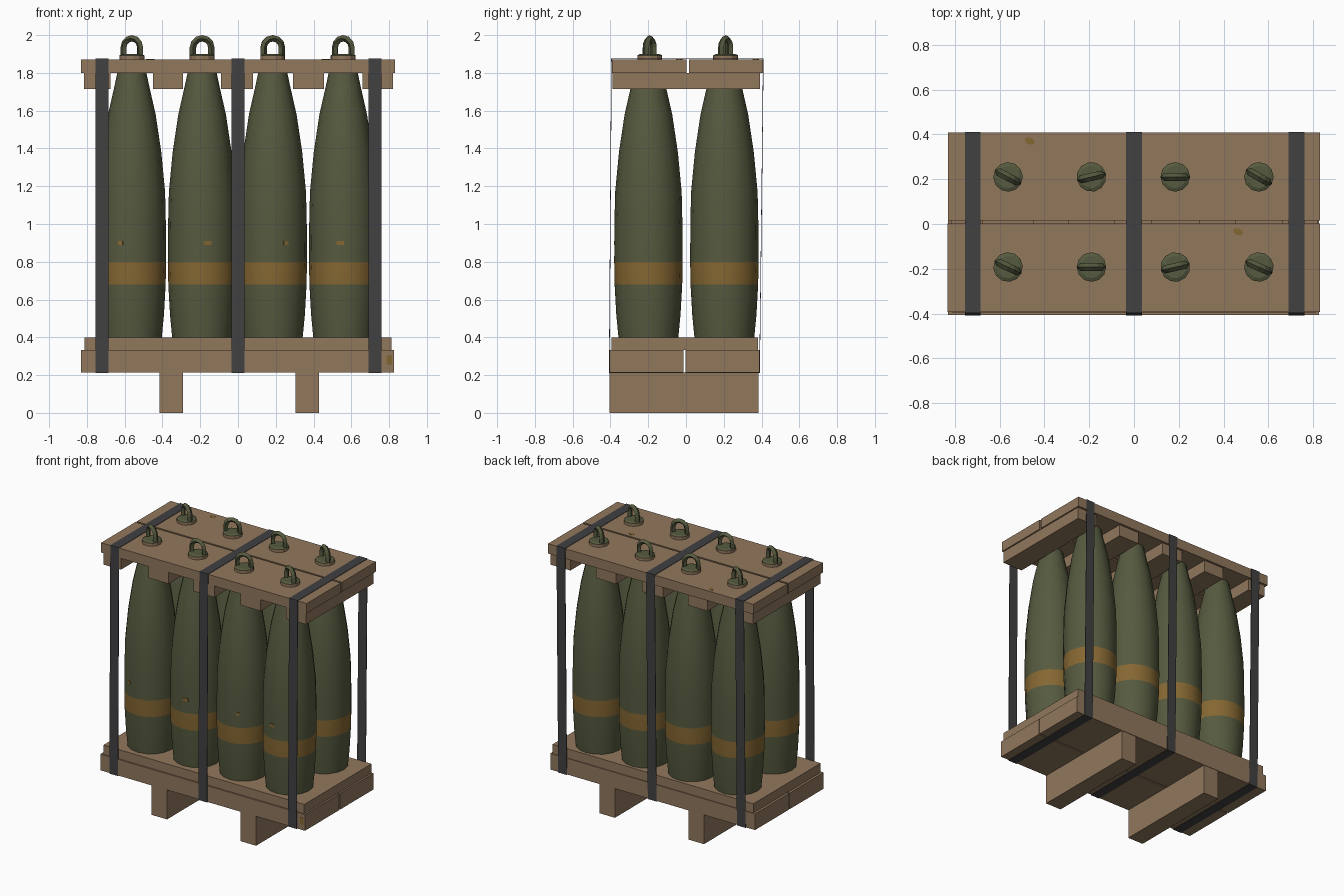
import bpy, bmesh, math
from mathutils import Matrix, Vector

if "Cube" in bpy.data.objects:
    bpy.data.objects.remove(bpy.data.objects["Cube"])


def material(name, rgb):
    m = bpy.data.materials.new(name)
    m.diffuse_color = (*rgb, 1)
    m.use_nodes = True
    m.node_tree.nodes["Principled BSDF"].inputs["Base Color"].default_value = m.diffuse_color
    return m


WOOD = material("pallet wood", (0.285, 0.185, 0.108))
GREEN = material("olive green", (0.092, 0.102, 0.049))
OCHRE = material("ochre paint", (0.235, 0.135, 0.032))
STRAP = material("dark steel strap", (0.052, 0.052, 0.055))


def finish(name, bm, mats, smooth=None):
    bmesh.ops.recalc_face_normals(bm, faces=bm.faces)
    me = bpy.data.meshes.new(name)
    bm.to_mesh(me)
    bm.free()
    for m in mats:
        me.materials.append(m)
    ob = bpy.data.objects.new(name, me)
    bpy.context.collection.objects.link(ob)
    if smooth:
        bpy.context.view_layer.objects.active = ob
        ob.select_set(True)
        bpy.ops.object.shade_smooth_by_angle(angle=math.radians(smooth))
        ob.select_set(False)
    return ob


def box(name, x, y, z, mat=WOOD):
    bm = bmesh.new()
    c = [(a + b) / 2 for a, b in (x, y, z)]
    s = [b - a for a, b in (x, y, z)]
    bmesh.ops.create_cube(bm, size=1, matrix=Matrix.Translation(c) @ Matrix.Diagonal((*s, 1)))
    return finish(name, bm, [mat])


def lathe(bm, profile, sides, phase=0):
    """Stack of rings (radius, z), capped at both ends."""
    rings = []
    for r, z in profile:
        rings.append([bm.verts.new((r * math.cos(a), r * math.sin(a), z)) for a in
                      (phase + 2 * math.pi * i / sides for i in range(sides))])
    for lo, hi in zip(rings, rings[1:]):
        for i in range(sides):
            j = (i + 1) % sides
            bm.faces.new((lo[i], lo[j], hi[j], hi[i]))
    bm.faces.new(rings[0][::-1])
    bm.faces.new(rings[-1])


# Skids
box("left_skid", (-0.415, -0.29), (-0.405, 0.385), (0, 0.215))
box("right_skid", (0.305, 0.43), (-0.405, 0.385), (0, 0.215))

# Base: two long lower planks and a one-piece deck
box("base_plank_front", (-0.83, 0.825), (-0.405, -0.012), (0.215, 0.333))
box("base_plank_back", (-0.83, 0.825), (-0.002, 0.388), (0.215, 0.333))
box("base_deck", (-0.812, 0.812), (-0.395, 0.382), (0.333, 0.40))

# Lid: two long planks over five cross battens
box("lid_plank_front", (-0.832, 0.83), (-0.392, 0.003), (1.80, 1.872))
box("lid_plank_back", (-0.83, 0.83), (0.016, 0.408), (1.80, 1.872))
for x0, x1 in ((-0.815, -0.675), (-0.45, -0.29), (-0.09, 0.08), (0.29, 0.455), (0.66, 0.82)):
    box("lid_batten", (x0, x1), (-0.388, 0.392), (1.715, 1.80))

# Paint smears on the wood
for x, y in ((-0.465, 0.37), (0.465, -0.035)):
    bm = bmesh.new()
    lathe(bm, [(0.022, 0), (0.022, 0.002)], 7)
    bmesh.ops.transform(bm, verts=bm.verts, matrix=Matrix.Translation((x, y, 1.8715))
                        @ Matrix.Rotation(-0.4, 4, 'Z') @ Matrix.Diagonal((1.1, 0.7, 1, 1)))
    finish("lid_paint_smear", bm, [OCHRE])
box("base_paint_smear", (0.785, 0.815), (-0.407, -0.404), (0.255, 0.305), OCHRE)

# Steel straps: thin closed loops round the whole stack
outer = [(-0.408, 0.212), (0.391, 0.212), (0.411, 1.876), (-0.396, 1.876)]
inner = [(-0.405, 0.215), (0.388, 0.215), (0.408, 1.873), (-0.393, 1.873)]
for x0, x1 in ((-0.755, -0.685), (-0.035, 0.035), (0.69, 0.76)):
    bm = bmesh.new()
    loops = [[bm.verts.new((x, y, z)) for y, z in pts]
             for pts, x in ((outer, x0), (outer, x1), (inner, x1), (inner, x0))]
    for k in range(4):
        a, b = loops[k], loops[(k + 1) % 4]
        for i in range(4):
            j = (i + 1) % 4
            bm.faces.new((a[i], a[j], b[j], b[i]))
    finish("strap", bm, [STRAP])

# Shells with painted band, lifting plug flange and lifting ring
PROFILE = [(0.158, 0.395), (0.17, 0.52), (0.179, 0.68), (0.181, 0.80), (0.18, 1.0), (0.176, 1.17),
           (0.156, 1.38), (0.126, 1.58), (0.092, 1.73), (0.075, 1.81)]


def shell(x, y):
    bm = bmesh.new()
    lathe(bm, PROFILE, 16)
    for f in bm.faces:
        f.material_index = int(0.68 < f.calc_center_median().z < 0.80)
    finish("shell_body", bm, [GREEN, OCHRE], 35).location = (x, y, 0)


def lifting_plug(x, y, turn):
    place = Matrix.Translation((x, y, 0)) @ Matrix.Rotation(math.radians(turn), 4, 'Z')
    bm = bmesh.new()
    lathe(bm, [(0.066, 1.86), (0.066, 1.893), (0.05, 1.9)], 12)
    for f in bm.faces:
        f.material_index = int(f.calc_center_median().z < 1.885)
    finish("plug_flange", bm, [GREEN, WOOD]).matrix_world = place

    # Arch path with a diamond section
    path = [((0.049, 1.89), 0)]
    for i in range(7):
        a = math.pi * i / 6
        path.append(((0.049 * math.cos(a), 1.934 + 0.049 * math.sin(a)), a))
    path.append(((-0.049, 1.89), math.pi))
    bm = bmesh.new()
    rings = []
    for (px, pz), a in path:
        out = Vector((math.cos(a), 0, math.sin(a)))
        side = Vector((0, 1, 0))
        p = Vector((px, 0, pz))
        rings.append([bm.verts.new(p + d) for d in
                      (out * 0.017, side * 0.018, out * -0.017, side * -0.018)])
    for lo, hi in zip(rings, rings[1:]):
        for i in range(4):
            j = (i + 1) % 4
            bm.faces.new((lo[i], lo[j], hi[j], hi[i]))
    bm.faces.new(rings[0])
    bm.faces.new(rings[-1])
    finish("lifting_ring", bm, [GREEN]).matrix_world = place


XS = (-0.562, -0.19, 0.184, 0.557)
TURNS = {-0.197: (-25, 0, 13, -24), 0.205: (-28, 13, 0, -30)}
for y, turns in TURNS.items():
    for x, t in zip(XS, turns):
        shell(x, y - 0.002)
        lifting_plug(x, y + 0.005, t)

# Small paint chips on the front shells
for x, dx, w in zip(XS, (-0.06, 0.03, 0.07, -0.015), (0.025, 0.04, 0.025, 0.04)):
    a = math.asin(dx / 0.18)
    chip = box("paint_chip", (-w / 2, w / 2), (-0.182, -0.174), (0.888, 0.91), OCHRE)
    chip.matrix_world = Matrix.Translation((x, -0.199, 0)) @ Matrix.Rotation(a, 4, 'Z')
